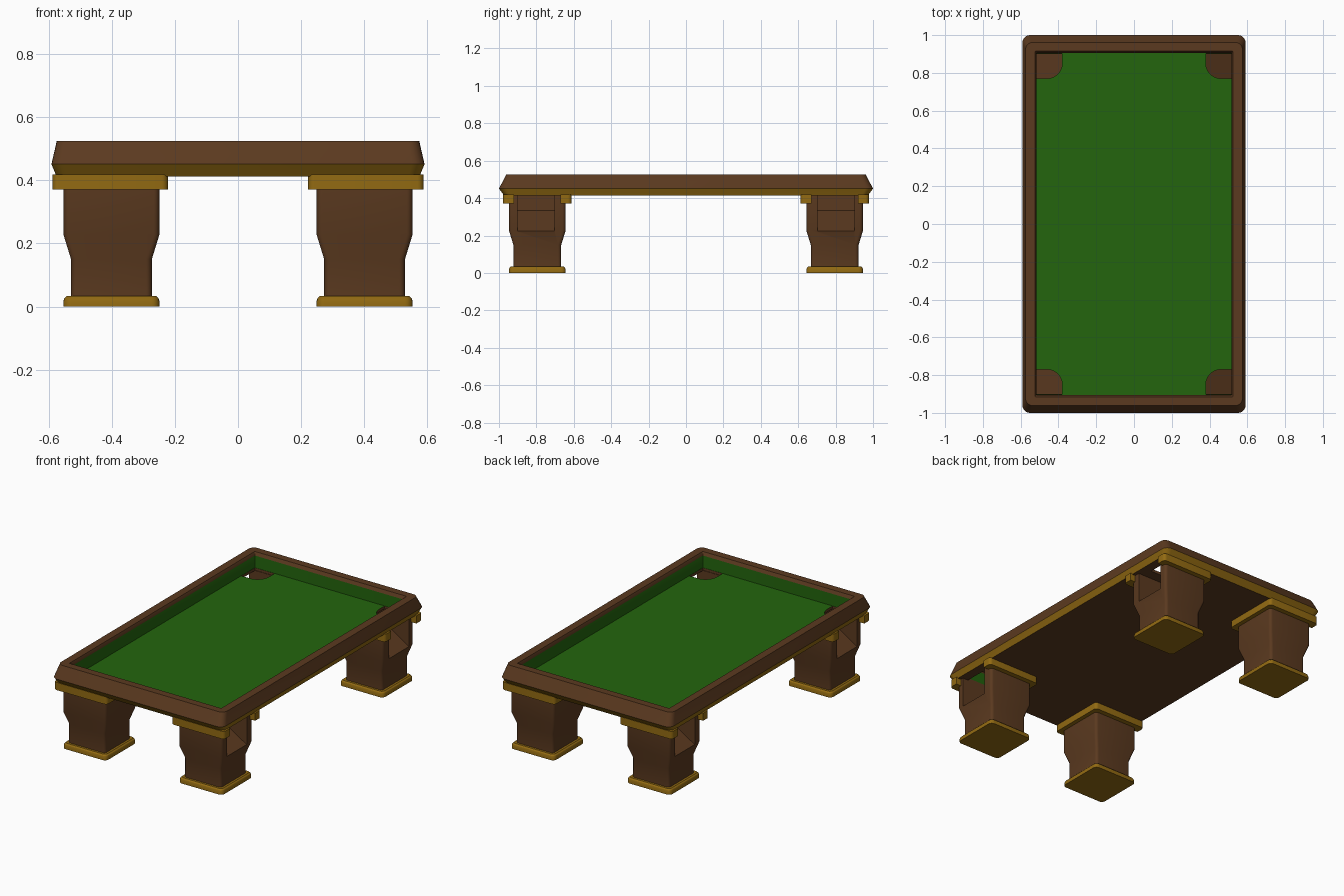
import bpy, bmesh, math

if "Cube" in bpy.data.objects:
    bpy.data.objects.remove(bpy.data.objects["Cube"])


def material(name, rgb):
    m = bpy.data.materials.new(name)
    m.diffuse_color = (*rgb, 1)
    m.use_nodes = True
    m.node_tree.nodes["Principled BSDF"].inputs["Base Color"].default_value = m.diffuse_color
    return m


WOOD = material("wood", (0.105, 0.042, 0.014))
GOLD = material("gold_trim", (0.29, 0.145, 0.006))
FELT = material("felt", (0.017, 0.13, 0.004))


def rounded_rect(hx, hy, r, n=5):
    pts = []
    for k, (sx, sy) in enumerate([(1, 1), (-1, 1), (-1, -1), (1, -1)]):
        for i in range(n + 1):
            a = math.radians(90 * k + 90 * i / n)
            pts.append((sx * (hx - r) + r * math.cos(a), sy * (hy - r) + r * math.sin(a)))
    return pts


def make(name, bm, mats):
    bmesh.ops.recalc_face_normals(bm, faces=bm.faces)
    me = bpy.data.meshes.new(name)
    bm.to_mesh(me)
    bm.free()
    for m in mats:
        me.materials.append(m)
    ob = bpy.data.objects.new(name, me)
    bpy.context.collection.objects.link(ob)
    return ob


def loft(name, loops, mats, bands=None, cx=0, cy=0):
    """Closed solid through rounded rectangles (half x, half y, radius, z)."""
    bm = bmesh.new()
    rings = [[bm.verts.new((cx + x, cy + y, z)) for x, y in rounded_rect(hx, hy, r)]
             for hx, hy, r, z in loops]
    bands = bands or [0] * (len(loops) + 1)
    bm.faces.new(rings[0]).material_index = bands[0]
    for a, b, mi in zip(rings, rings[1:], bands[1:]):
        for i in range(len(a)):
            j = (i + 1) % len(a)
            bm.faces.new((a[i], a[j], b[j], b[i])).material_index = mi
    bm.faces.new(rings[-1]).material_index = bands[-1]
    return make(name, bm, mats)


def prism(name, pts, vec):
    """Extrude a polygon of 3D points along vec."""
    bm = bmesh.new()
    f = bm.faces.new([bm.verts.new(p) for p in pts])
    ext = bmesh.ops.extrude_face_region(bm, geom=[f])
    bmesh.ops.translate(bm, vec=vec, verts=[v for v in ext["geom"] if isinstance(v, bmesh.types.BMVert)])
    ob = make(name, bm, [WOOD])
    ob.hide_render = True
    return ob


def activate(ob):
    bpy.ops.object.select_all(action="DESELECT")
    ob.select_set(True)
    bpy.context.view_layer.objects.active = ob


def mirror_xy(ob):
    activate(ob)
    m = ob.modifiers.new("mirror", "MIRROR")
    m.use_axis = (True, True, False)
    m.use_mirror_merge = False
    bpy.ops.object.modifier_apply(modifier=m.name)


def cut(ob, cutter):
    activate(ob)
    m = ob.modifiers.new("cut", "BOOLEAN")
    m.operation = "DIFFERENCE"
    m.solver = "EXACT"
    m.object = cutter
    bpy.ops.object.modifier_apply(modifier=m.name)
    bpy.data.objects.remove(cutter)


def smooth(ob):
    activate(ob)
    bpy.ops.object.shade_smooth_by_angle(angle=math.radians(25))


# Table top: slab, gold band, wooden rail and felt bed
table = loft("table_top", [
    (0.575, 0.972, 0.035, 0.4127),
    (0.591, 1.0, 0.04, 0.451),
    (0.574, 0.961, 0.035, 0.525),
    (0.525, 0.915, 0.005, 0.525),
    (0.517, 0.905, 0.003, 0.505),
    (0.517, 0.905, 0.003, 0.43),
], [WOOD, GOLD, FELT], [0, 1, 0, 0, 0, 2, 2])

# Corner pockets through the bed
arc = [(0.46 - 0.08 * math.cos(math.radians(a)), 0.85 - 0.08 * math.sin(math.radians(a)), 0.4)
       for a in range(0, 91, 15)]
pockets = prism("pocket_cutter", [(0.515, 0.903, 0.4), (0.38, 0.903, 0.4)] + arc + [(0.515, 0.77, 0.4)],
                (0, 0, 0.05))
mirror_xy(pockets)
cut(table, pockets)
smooth(table)

# Legs with a ball-return chute sloping to the outer side
CX, CY = 0.401, 0.795
legs = loft("legs", [
    (0.128, 0.128, 0.018, 0.02),
    (0.128, 0.128, 0.018, 0.15),
    (0.152, 0.152, 0.018, 0.228),
    (0.152, 0.152, 0.018, 0.415),
], [WOOD], cx=CX, cy=CY)
chute = prism("chute_cutter", [(0.58, 0.703, 0.207), (0.375, 0.703, 0.334), (0.375, 0.703, 0.45),
                               (0.58, 0.703, 0.45)], (0, 0.197, 0))
cut(legs, chute)
mirror_xy(legs)
smooth(legs)

# Gold collars under the table, open on the chute side
collars = loft("leg_collars", [
    (0.183, 0.183, 0.02, 0.37),
    (0.183, 0.183, 0.02, 0.418),
], [GOLD], cx=0.405, cy=CY)
notch = prism("collar_cutter", [(0.374, 0.67, 0.35), (0.7, 0.67, 0.35), (0.7, 0.92, 0.35),
                                (0.374, 0.92, 0.35)], (0, 0, 0.1))
cut(collars, notch)
mirror_xy(collars)
smooth(collars)

# Gold feet with a softened top edge
feet = loft("leg_feet", [
    (0.152, 0.152, 0.025, 0.0),
    (0.152, 0.152, 0.025, 0.017),
    (0.149, 0.149, 0.023, 0.026),
    (0.142, 0.142, 0.02, 0.033),
], [GOLD], cx=CX, cy=CY)
mirror_xy(feet)
smooth(feet)
